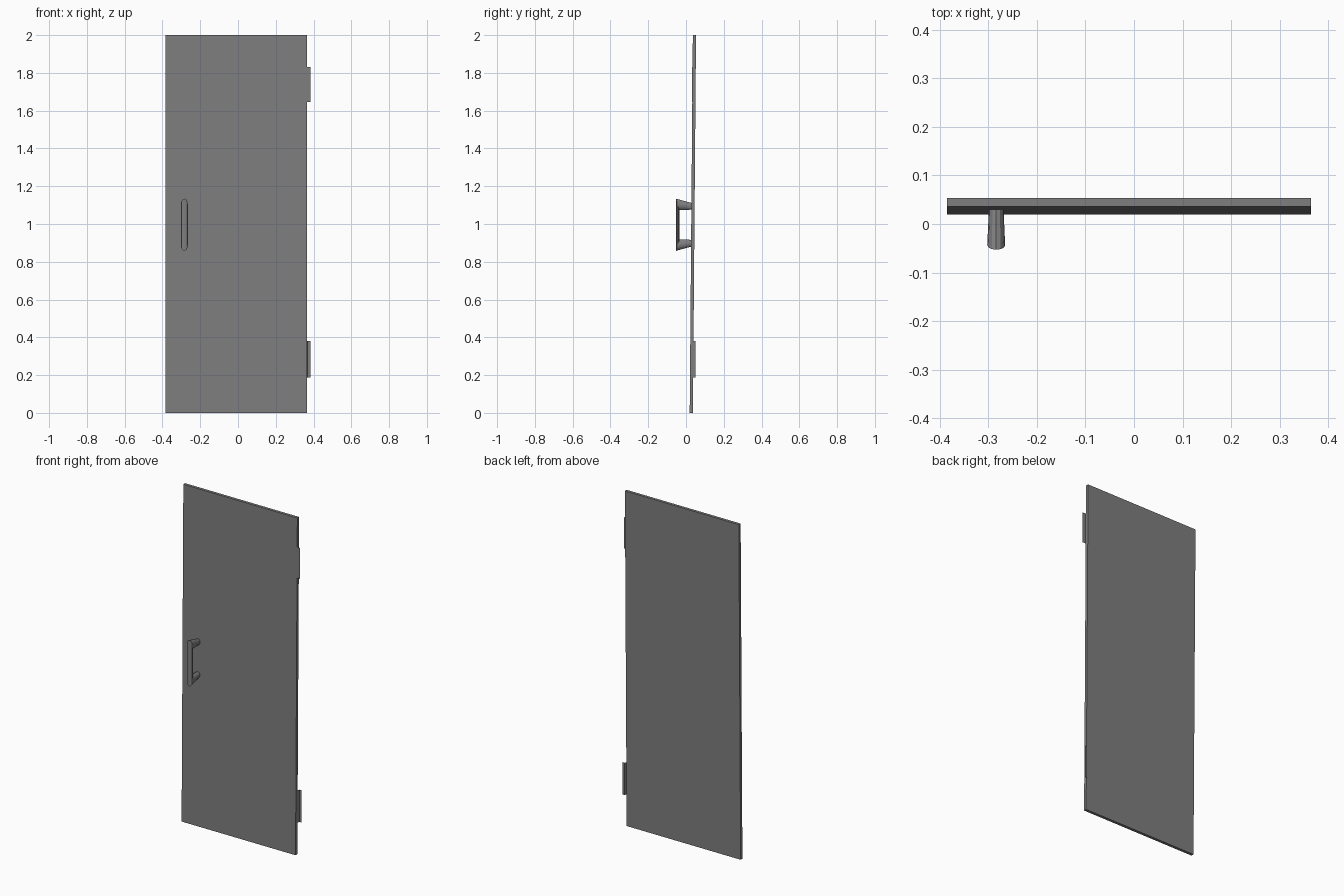
import bpy, bmesh, math
from mathutils import Vector

if "Cube" in bpy.data.objects:
    bpy.data.objects.remove(bpy.data.objects["Cube"])

dark = bpy.data.materials.new("dark_grey")
dark.diffuse_color = (0.21, 0.21, 0.21, 1)
dark.use_nodes = True
dark.node_tree.nodes["Principled BSDF"].inputs["Base Color"].default_value = dark.diffuse_color


def new_object(name, bm):
    bmesh.ops.recalc_face_normals(bm, faces=bm.faces[:])
    mesh = bpy.data.meshes.new(name)
    bm.to_mesh(mesh)
    bm.free()
    mesh.materials.append(dark)
    ob = bpy.data.objects.new(name, mesh)
    bpy.context.collection.objects.link(ob)
    return ob


# Door panel: thin slab leaning slightly back
bm = bmesh.new()
bmesh.ops.create_cube(bm, size=1)
for v in bm.verts:
    z = 2 * (v.co.z + 0.5)
    v.co = (-0.01 + v.co.x * 0.75, 0.028 + v.co.y * 0.017 + 0.0083 * z, z)
new_object("door_panel", bm)


# Hinges: single-sheet bent leaves on the right edge
def hinge(name, profile, z0, z1):
    bm = bmesh.new()
    low = [bm.verts.new((x, y, z0)) for x, y in profile]
    high = [bm.verts.new((x, y, z1)) for x, y in profile]
    for k in range(len(profile) - 1):
        bm.faces.new((low[k], low[k + 1], high[k + 1], high[k]))
    return new_object(name, bm)


hinge("lower_hinge", [(0.3635, 0.031), (0.369, 0.049), (0.385, 0.049)], 0.188, 0.38)
hinge("upper_hinge", [(0.362, 0.045), (0.3655, 0.031), (0.385, 0.031)], 1.645, 1.83)

# Pull handle: mitred oval tube; each section is (outer point, inner point, half width)
SIDES = 12
CENTRE_Z = 0.996
half = [((0.031, -0.115), (0.031, -0.08), 0.015),
        ((-0.053, -0.138), (-0.034, -0.077), 0.0185)]
mirrored = [((o[0], -o[1]), (i[0], -i[1]), w) for o, i, w in reversed(half)]
bm = bmesh.new()
rings = []
for outer, inner, w in half + mirrored:
    a, b = (Vector((-0.284, y, CENTRE_Z + z)) for y, z in (outer, inner))
    mid, arm = (a + b) / 2, (a - b) / 2
    rings.append([bm.verts.new(mid + arm * math.cos(t) + Vector((w * math.sin(t), 0, 0)))
                  for t in (2 * math.pi * k / SIDES for k in range(SIDES))])
for r, s in zip(rings, rings[1:]):
    for k in range(SIDES):
        n = (k + 1) % SIDES
        bm.faces.new((r[k], r[n], s[n], s[k]))
bm.faces.new(rings[0])
bm.faces.new(rings[-1])
new_object("pull_handle", bm)
